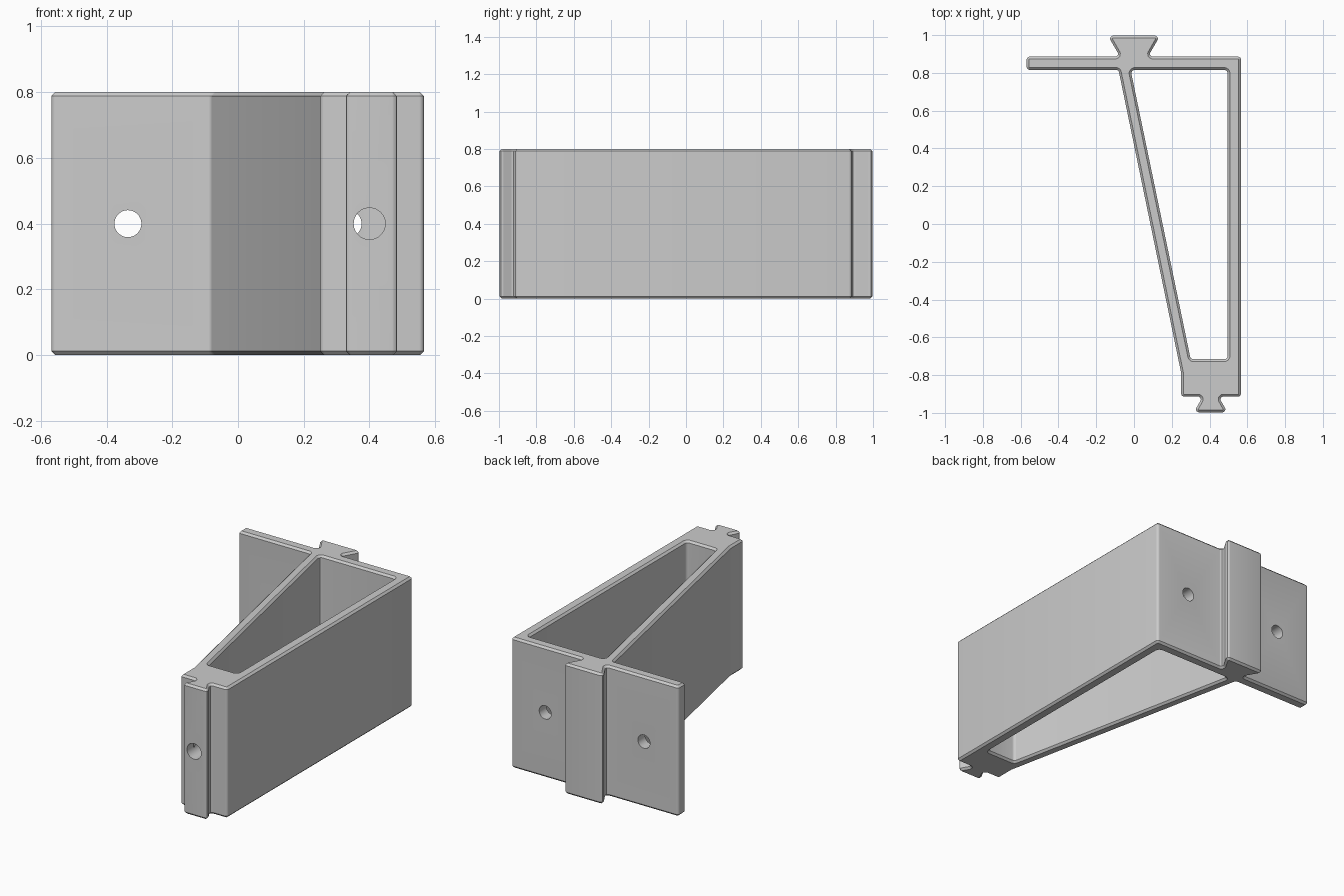
import bpy, bmesh, math
from mathutils import Vector

cube = bpy.data.objects.get("Cube")
if cube:
    bpy.data.objects.remove(cube, do_unlink=True)

HEIGHT, CHAMFER = 0.8, 0.012

grey = bpy.data.materials.new("plain grey")
grey.use_nodes = True
colour = (0.6, 0.6, 0.6, 1)
grey.diffuse_color = colour
grey.node_tree.nodes["Principled BSDF"].inputs["Base Color"].default_value = colour


def fillet(points, convex_r, concave_r, steps=4):
    """Round the corners of a counter-clockwise outline."""
    pts = [Vector(p) for p in points]
    out = []
    for i, p in enumerate(pts):
        a = (pts[i - 1] - p).normalized()
        b = (pts[(i + 1) % len(pts)] - p).normalized()
        turn = a.y * b.x - a.x * b.y
        r = convex_r if turn > 0 else concave_r
        half = a.angle(b) / 2
        centre = p + (a + b).normalized() * r / math.sin(half)
        start = p + a * r / math.tan(half) - centre
        end = p + b * r / math.tan(half) - centre
        for k in range(steps + 1):
            d = start.lerp(end, k / steps)
            out.append(centre + d.normalized() * r)
    return out


def offset(pts, dist):
    """Move a counter-clockwise outline inwards by dist."""
    out = []
    for i, p in enumerate(pts):
        a = (p - pts[i - 1]).normalized()
        b = (pts[(i + 1) % len(pts)] - p).normalized()
        na, nb = Vector((-a.y, a.x)), Vector((-b.y, b.x))
        out.append(p + (na + nb) * dist / (1 + na.dot(nb)))
    return out


def prism(name, pts, levels):
    """Stack the outline at (height, inward offset) levels and cap both ends."""
    bm = bmesh.new()
    rings = [[bm.verts.new((p.x, p.y, z)) for p in offset(pts, d)] for z, d in levels]
    n = len(pts)
    for low, high in zip(rings, rings[1:]):
        for i in range(n):
            j = (i + 1) % n
            bm.faces.new((low[i], low[j], high[j], high[i]))
    bm.faces.new(rings[0][::-1])
    bm.faces.new(rings[-1])
    mesh = bpy.data.meshes.new(name)
    bm.to_mesh(mesh)
    bm.free()
    obj = bpy.data.objects.new(name, mesh)
    bpy.context.collection.objects.link(obj)
    mesh.materials.append(grey)
    return obj


def cut(target, cutter):
    bpy.context.view_layer.objects.active = target
    mod = target.modifiers.new("cut", 'BOOLEAN')
    mod.operation, mod.solver, mod.object = 'DIFFERENCE', 'EXACT', cutter
    bpy.ops.object.modifier_apply(modifier=mod.name)
    bpy.data.objects.remove(cutter, do_unlink=True)


# Bracket body: back plate, slanted strut, side wall, foot and two dovetails
outline = [
    (0.25, -0.914), (0.364, -0.914), (0.317, -0.997), (0.495, -0.997),
    (0.448, -0.914), (0.566, -0.914), (0.566, 0.886), (0.074, 0.886),
    (0.138, 0.997), (-0.138, 0.997), (-0.074, 0.886), (-0.568, 0.886),
    (-0.568, 0.816), (-0.082, 0.816), (0.25, -0.79),
]
body = prism("bracket", fillet(outline, 0.003 + CHAMFER, 0.014),
             [(0, CHAMFER), (CHAMFER, 0), (HEIGHT - CHAMFER, 0), (HEIGHT, CHAMFER)])

# Tapered opening, flared at both rims
opening = [(0.300, -0.716), (0.496, -0.716), (0.496, 0.816), (-0.018, 0.816)]
cut(body, prism("opening_cutter", fillet(opening, 0.018, 0.018),
                [(-CHAMFER, -2 * CHAMFER), (CHAMFER, 0),
                 (HEIGHT - CHAMFER, 0), (HEIGHT + CHAMFER, -2 * CHAMFER)]))

# Screw holes: a pair through the back plate, one through the front dovetail
for x, y, radius in ((-0.335, 0.85, 0.041), (0.335, 0.85, 0.041), (0.4, -0.86, 0.048)):
    bpy.ops.mesh.primitive_cylinder_add(vertices=48, radius=radius, depth=0.4,
                                        location=(x, y, HEIGHT / 2),
                                        rotation=(math.pi / 2, 0, 0))
    drill = bpy.context.object
    drill.data.materials.append(grey)
    cut(body, drill)

bpy.ops.object.select_all(action='DESELECT')
body.select_set(True)
bpy.context.view_layer.objects.active = body
bpy.ops.object.shade_smooth_by_angle(angle=math.radians(30))
